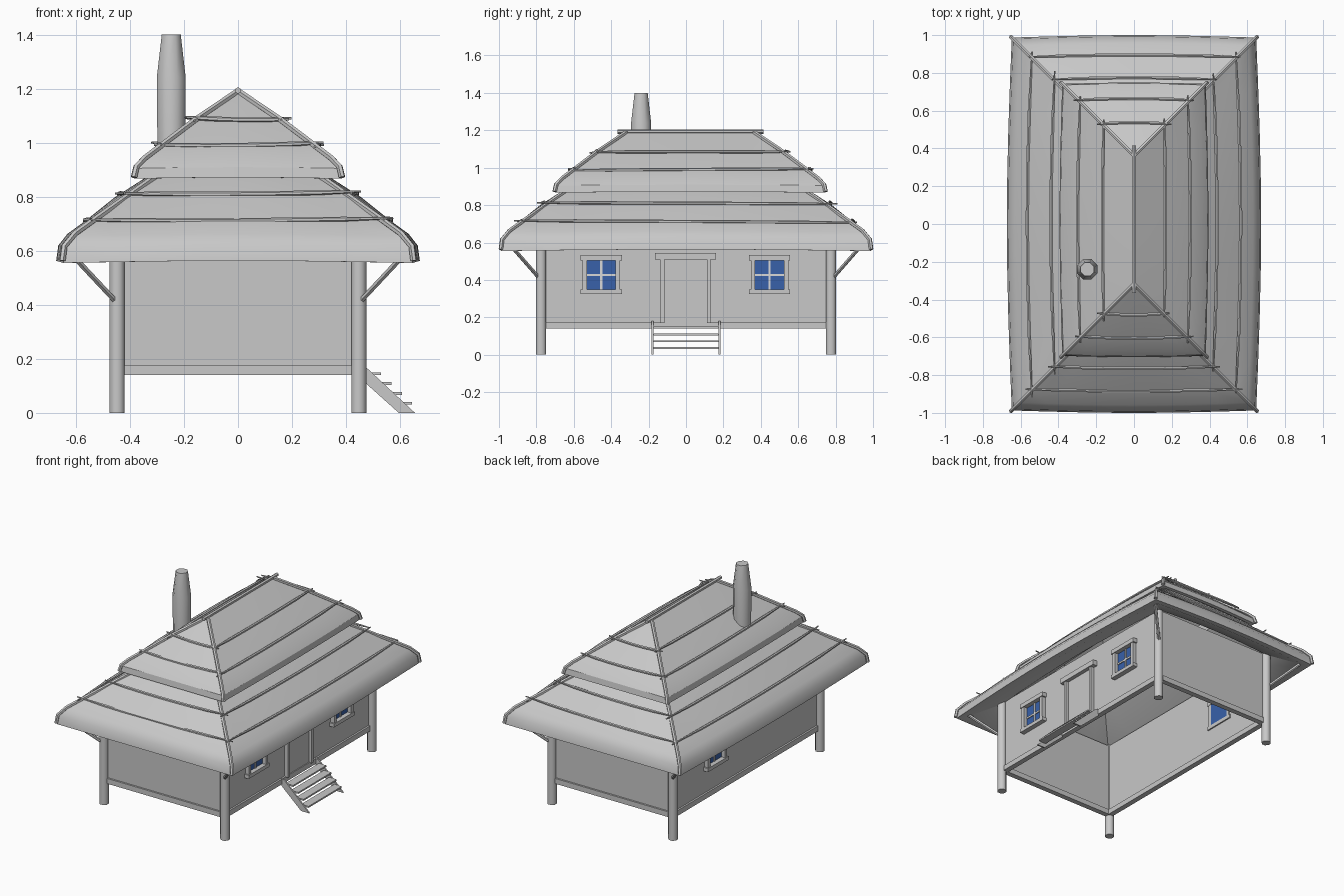
import bpy, bmesh, math, random
from mathutils import Vector

random.seed(4)
if "Cube" in bpy.data.objects:
    bpy.data.objects.remove(bpy.data.objects["Cube"])


def material(name, rgb):
    m = bpy.data.materials.new(name)
    m.use_nodes = True
    m.diffuse_color = (*rgb, 1)
    m.node_tree.nodes["Principled BSDF"].inputs["Base Color"].default_value = (*rgb, 1)
    return m


GREY = material("plain grey", (0.58, 0.58, 0.58))
BLUE = material("window blue", (0.04, 0.12, 0.4))
PALE = material("pale glazing bar", (0.7, 0.7, 0.7))


def finish(name, bm, mat):
    bmesh.ops.recalc_face_normals(bm, faces=bm.faces)
    me = bpy.data.meshes.new(name)
    bm.to_mesh(me)
    bm.free()
    me.materials.append(mat)
    ob = bpy.data.objects.new(name, me)
    bpy.context.collection.objects.link(ob)
    return ob


def smooth(ob, angle):
    bpy.ops.object.select_all(action='DESELECT')
    ob.select_set(True)
    bpy.context.view_layer.objects.active = ob
    bpy.ops.object.shade_smooth_by_angle(angle=math.radians(angle))


def box(name, lo, hi, mat=GREY):
    bm = bmesh.new()
    bmesh.ops.create_cube(bm, size=1)
    for v in bm.verts:
        v.co = Vector((a + b) / 2 + c * (b - a) for a, b, c in zip(lo, hi, v.co))
    return finish(name, bm, mat)


def pole(name, points, radii, sides=8):
    """Round pole through the points, one radius per point."""
    bm = bmesh.new()
    pts = [Vector(p) for p in points]
    rings = []
    for i, p in enumerate(pts):
        d = pts[min(i + 1, len(pts) - 1)] - pts[max(i - 1, 0)]
        q = d.to_track_quat('Z', 'Y')
        r = radii[i] if isinstance(radii, list) else radii
        angles = [math.tau * (k + 0.5) / sides for k in range(sides)]
        rings.append([bm.verts.new(p + q @ Vector((r * math.cos(a), r * math.sin(a), 0)))
                      for a in angles])
    for a, b in zip(rings, rings[1:]):
        for k in range(sides):
            j = (k + 1) % sides
            bm.faces.new((a[k], a[j], b[j], b[k]))
    bm.faces.new(rings[0])
    bm.faces.new(rings[-1])
    ob = finish(name, bm, GREY)
    smooth(ob, 50)
    return ob


# Thatch tiers: rectangular rings with bowed sides, lofted along a profile
RIDGE = 0.34
UPPER_SHIFT = 0.022


def tier(name, profile, bow, closed, shift):
    bm = bmesh.new()
    n = 8
    corners = [(1, -1), (1, 1), (-1, 1), (-1, -1)]
    rings = []
    for hx, z in profile:
        hy, ring = hx + RIDGE, []
        for side in range(4):
            (ax, ay), (bx, by) = corners[side], corners[(side + 1) % 4]
            for k in range(n):
                t = k / n
                out = bow * math.sin(math.pi * t) * min(1, hx / 0.3)
                x, y = hx * (ax + (bx - ax) * t), hy * (ay + (by - ay) * t)
                if ax == bx:
                    x += out * ax
                else:
                    y += 0.5 * out * ay
                ring.append(bm.verts.new((x, y + shift, z + 0.3 * out)))
        rings.append(ring)
    pairs = list(zip(rings, rings[1:])) + ([(rings[-1], rings[0])] if closed else [])
    for a, b in pairs:
        for k in range(len(a)):
            j = (k + 1) % len(a)
            bm.faces.new((a[k], a[j], b[j], b[k]))
    bmesh.ops.remove_doubles(bm, verts=bm.verts, dist=0.0005)
    smooth(finish(name, bm, GREY), 32)


tier("lower_thatch", [(0.2, 0.94), (0.27, 0.895), (0.43, 0.79), (0.54, 0.702), (0.605, 0.655),
                      (0.639, 0.612), (0.647, 0.555), (0.615, 0.555), (0.44, 0.645), (0.2, 0.87)],
     0.026, True, 0)
tier("upper_thatch", [(0, 1.19), (0.16, 1.077), (0.29, 0.98), (0.345, 0.936), (0.374, 0.905),
                      (0.38, 0.867), (0.355, 0.867), (0, 1.145)], 0.014, False, UPPER_SHIFT)

# Binding poles laid round the thatch, tapering at the ends
TAPER = [0.004] + [0.009] * 5 + [0.004]
for i, (hx, z, shift) in enumerate([(0.54, 0.712, 0.005), (0.42, 0.81, 0.005),
                                    (0.285, 0.99, 0.03), (0.16, 1.085, 0.028)]):
    hy = hx + RIDGE + 0.006
    for s in (1, -1):
        ends = [random.uniform(0.012, 0.04) for _ in range(4)]
        tilt = random.uniform(-0.006, 0.006)
        side, end = [], []
        for k in range(7):
            t = k / 3 - 1
            b = 1 - t * t
            e = ends[0] if t > 0 else ends[1]
            f = ends[2] if t > 0 else ends[3]
            side.append((s * (hx + 0.024 * b * hx / 0.5), t * (hy + e) + shift, z + tilt * t))
            end.append((t * (hx + f), s * (hy - 0.006 + 0.01 * b) + shift,
                        z + 0.006 - tilt * t - 0.006 * b))
        word = "left" if s > 0 else "right"
        pole(f"side_binding_{word}_{i}", side, TAPER, 6)
        pole(f"end_binding_{'back' if s > 0 else 'front'}_{i}", end, TAPER, 6)

# Corner parts: hip poles, posts and diagonal braces
for sx in (1, -1):
    for sy in (1, -1):
        tag = ("left" if sx > 0 else "right") + ("_back" if sy > 0 else "_front")

        def hip(name, pts, shift):
            pole(f"{name}_{tag}", [(sx * x, sy * (x + RIDGE) + shift, z) for x, z in pts], 0.012, 6)

        hip("lower_hip", [(0.65, 0.563), (0.643, 0.616), (0.605, 0.662), (0.54, 0.709), (0.27, 0.9)], 0)
        hip("upper_hip", [(0.385, 0.872), (0.376, 0.911), (0.345, 0.943), (0.16, 1.083), (0, 1.191)],
            UPPER_SHIFT)
        px, py = sx * 0.447, sy * 0.775
        pole("post_" + tag, [(px, py, 0), (px, py, 0.655)], 0.03, 8)
        pole("brace_" + tag, [(sx * 0.45, sy * 0.785, 0.41), (sx * 0.6, sy * 0.925, 0.57)], 0.011, 6)
pole("ridge_pole", [(0, -0.365, 1.193), (0, 0.415, 1.193)], 0.012, 6)

# Chimney
pole("chimney", [(-0.247, -0.24, z) for z in (0.95, 1.24, 1.4)], [0.055, 0.058, 0.038], 8)

# Walls and sill beams, open underneath
for s, a, b in ((1, "left", "back"), (-1, "right", "front")):
    for name, t, z0, z1 in (("wall", 0.006, 0.15, 0.65), ("sill_beam", 0.018, 0.14, 0.175)):
        x, y = s * 0.435, s * 0.765
        box(f"{name}_{a}", (x - t, -0.77, z0), (x + t, 0.77, z1))
        box(f"{name}_{b}", (-0.435, y - t, z0), (0.435, y + t, z1))


# Windows: pane through the wall, deep frame boards and glazing bars
def window(name, s, y):
    def part(p, y0, y1, z0, z1, inner, outer, mat=GREY):
        xs = sorted((s * inner, s * outer))
        box(f"{name}_{p}", (xs[0], y + y0, z0), (xs[1], y + y1, z1), mat)
    part("pane", -0.08, 0.08, 0.345, 0.508, 0.425, 0.443, BLUE)
    part("head", -0.11, 0.11, 0.503, 0.532, 0.42, 0.474)
    part("sill", -0.11, 0.11, 0.326, 0.35, 0.42, 0.474)
    for k in (-1, 1):
        lo, hi = sorted((k * 0.077, k * 0.1))
        part(f"jamb_{k}", lo, hi, 0.34, 0.51, 0.422, 0.469)
    part("upright_bar", -0.006, 0.006, 0.35, 0.504, 0.442, 0.449, PALE)
    part("cross_bar", -0.08, 0.08, 0.421, 0.433, 0.442, 0.449, PALE)


window("window_front_left", 1, -0.453)
window("window_back_left", 1, 0.447)
window("window_right", -1, 0.335)

# Door with its frame
box("door", (0.43, -0.12, 0.17), (0.447, 0.115, 0.51))
box("door_jamb_front", (0.435, -0.14, 0.17), (0.466, -0.116, 0.515))
box("door_jamb_back", (0.435, 0.112, 0.17), (0.466, 0.13, 0.515))
box("door_head", (0.435, -0.165, 0.51), (0.474, 0.16, 0.545))

# Stairs: two slanted stringers and four treads
for s in (1, -1):
    bm = bmesh.new()
    outline = [(0.45, 0.13), (0.45, 0.18), (0.475, 0.168), (0.655, 0), (0.595, 0)]
    face = bm.faces.new([bm.verts.new((x, s * 0.174, z)) for x, z in outline])
    new = bmesh.ops.extrude_face_region(bm, geom=[face])["geom"]
    bmesh.ops.translate(bm, vec=(0, s * 0.01, 0),
                        verts=[v for v in new if isinstance(v, bmesh.types.BMVert)])
    finish("stringer_" + ("back" if s > 0 else "front"), bm, GREY)
for i in range(4):
    x, z = 0.53 + 0.038 * i, 0.145 - 0.0365 * i
    box(f"tread_{i}", (x - 0.055, -0.175, z - 0.005), (x, 0.175, z + 0.005))
